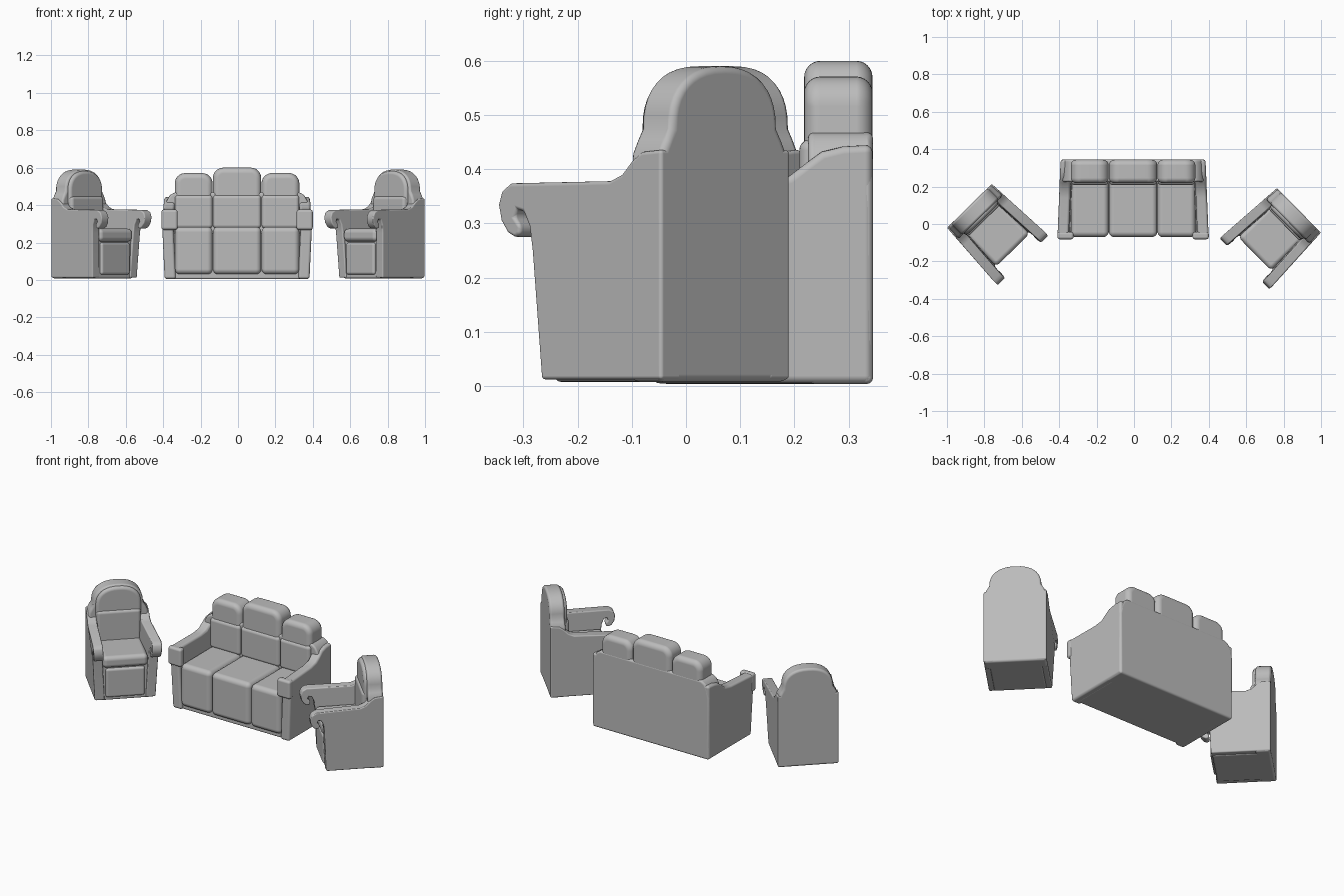
import bpy, bmesh, math
from mathutils import Matrix

if "Cube" in bpy.data.objects:
    bpy.data.objects.remove(bpy.data.objects["Cube"])

mat = bpy.data.materials.new("grey upholstery")
mat.diffuse_color = (0.5, 0.5, 0.5, 1)
mat.use_nodes = True
mat.node_tree.nodes["Principled BSDF"].inputs["Base Color"].default_value = mat.diffuse_color


def prism(name, pts, axis, lo, hi, bevel, place, warp=None, seg=4):
    """Extrude a closed profile: axis 'x' takes (y, z) points, axis 'y' takes (x, z)."""
    bm = bmesh.new()
    rings = []
    for d in (lo, hi):
        ring = []
        for a, z in pts:
            x, y = (d, a) if axis == 'x' else (a, d)
            if warp:
                x, y, z = warp(x, y, z)
            ring.append(bm.verts.new((x, y, z)))
        rings.append(ring)
    n = len(pts)
    for i in range(n):
        j = (i + 1) % n
        bm.faces.new((rings[0][i], rings[0][j], rings[1][j], rings[1][i]))
    bm.faces.new(rings[0])
    bm.faces.new(rings[1])
    bmesh.ops.recalc_face_normals(bm, faces=bm.faces)
    for f in bm.faces:
        f.smooth = True
    me = bpy.data.meshes.new(name)
    bm.to_mesh(me)
    bm.free()
    me.transform(place)
    me.materials.append(mat)
    ob = bpy.data.objects.new(name, me)
    bpy.context.collection.objects.link(ob)
    m = ob.modifiers.new("soft edges", 'BEVEL')
    m.width, m.segments, m.limit_method = bevel, seg, 'ANGLE'
    m.angle_limit = math.radians(32)
    m.harden_normals = True
    return ob


def box(name, x, y, z, bevel, place, warp=None, seg=5):
    pts = [(x[0], z[0]), (x[1], z[0]), (x[1], z[1]), (x[0], z[1])]
    return prism(name, pts, 'y', y[0], y[1], bevel, place, warp, seg)


def arch(half, z0, zs, top, n=20):
    """Panel outline with straight sides up to zs and a full rounded top."""
    pts = [(-half, z0), (half, z0)]
    for i in range(n + 1):
        a = math.pi * i / n
        c, s = math.cos(a), math.sin(a)
        pts.append((math.copysign(abs(c) ** 0.85, c) * half, zs + (top - zs) * s ** 0.85))
    return pts


# ---------------- sofa ----------------
S = Matrix.Translation((-0.005, 0, 0))


def sofa_flare(x, y, z):
    t = (0.345 - y) / 0.42 * z / 0.37
    return x + math.copysign(0.018 * t, x), y, z


box("sofa_base", (-0.36, 0.36), (-0.045, 0.34), (0.004, 0.25), 0.01, S)
prism("sofa_back",
      [(-0.385, 0.004), (0.385, 0.004), (0.387, 0.37), (0.378, 0.42), (0.36, 0.452), (0.335, 0.468),
       (-0.335, 0.468), (-0.36, 0.452), (-0.378, 0.42), (-0.387, 0.37)],
      'y', 0.225, 0.345, 0.012, S)

sofa_arm = [(0.344, 0.005), (-0.062, 0.005), (-0.068, 0.372), (0.14, 0.378), (0.19, 0.387),
            (0.22, 0.41), (0.25, 0.432), (0.29, 0.442), (0.344, 0.445)]
for side, nm in ((-1, "left"), (1, "right")):
    prism(nm + "_sofa_arm", sofa_arm, 'x', side * 0.327, side * 0.387, 0.014, S, sofa_flare)
    box(nm + "_sofa_arm_pad", sorted((side * 0.318, side * 0.405)), (-0.082, -0.042),
        (0.268, 0.376), 0.014, S)

for nm, x0, x1, top in (("left", -0.333, -0.131, 0.571), ("middle", -0.129, 0.129, 0.6),
                        ("right", 0.131, 0.333, 0.571)):
    # seat cushion rolls over the front edge
    box(nm + "_seat_cushion", (x0, x1), (-0.07, 0.24), (0.03, 0.284), 0.028, S)
    # back cushion, rounded at the top
    r = 0.055
    pts = [(x0, 0.27), (x1, 0.27)]
    for cx, a0 in ((x1 - r, 0), (x0 + r, 90)):
        for i in range(9):
            a = math.radians(a0 + i * 90 / 8)
            pts.append((cx + r * math.cos(a), top - r + r * math.sin(a)))
    prism(nm + "_back_cushion", pts, 'y', 0.218, 0.344, 0.03, S, seg=6)
    box(nm + "_lumbar_cushion", (x0, x1), (0.209, 0.27), (0.275, 0.455), 0.02, S)


# ---------------- armchairs ----------------
def chair_flare(x, y, z):
    t = max(0, -y) / 0.4 * z / 0.37
    return x + math.copysign(0.024 * t, x), y, z


chair_arm = [(0, 0.012), (-0.316, 0.012), (-0.328, 0.25), (-0.333, 0.295), (-0.346, 0.322),
             (-0.362, 0.326), (-0.368, 0.312), (-0.354, 0.295), (-0.356, 0.28), (-0.37, 0.274),
             (-0.388, 0.283), (-0.403, 0.305), (-0.408, 0.335), (-0.398, 0.36), (-0.375, 0.374),
             (-0.13, 0.378), (-0.10, 0.39), (-0.075, 0.415), (-0.05, 0.432), (0, 0.436)]
chair_back = ([(-0.167, 0.008), (0.167, 0.008), (0.167, 0.39), (0.163, 0.43), (0.15, 0.455)]
              + arch(0.138, 0, 0.475, 0.59)[2:]
              + [(-0.15, 0.455), (-0.163, 0.43), (-0.167, 0.39)])


def armchair(nm, place):
    box(nm + "_base", (-0.14, 0.14), (-0.312, -0.01), (0.008, 0.23), 0.01, place)
    prism(nm + "_back", chair_back, 'y', -0.085, 0, 0.014, place)
    prism(nm + "_head_cushion", arch(0.125, 0.4, 0.475, 0.582), 'y', -0.102, -0.05, 0.018, place)
    box(nm + "_back_cushion", (-0.122, 0.122), (-0.112, -0.05), (0.25, 0.447), 0.018, place)
    box(nm + "_seat_cushion", (-0.125, 0.125), (-0.332, -0.07), (0.205, 0.274), 0.024, place)
    box(nm + "_front_panel", (-0.108, 0.108), (-0.326, -0.28), (0.028, 0.2), 0.014, place)
    for side, s in ((-1, "_left_arm"), (1, "_right_arm")):
        prism(nm + s, chair_arm, 'x', side * 0.113, side * 0.167, 0.007, place, chair_flare)


def spot(x, y, deg):
    return Matrix.Translation((x, y, 0)) @ Matrix.Rotation(math.radians(deg), 4, 'Z')


armchair("left_chair", spot(-0.88, 0.097, 44.5))
armchair("right_chair", spot(0.882, 0.073, -45.5))
